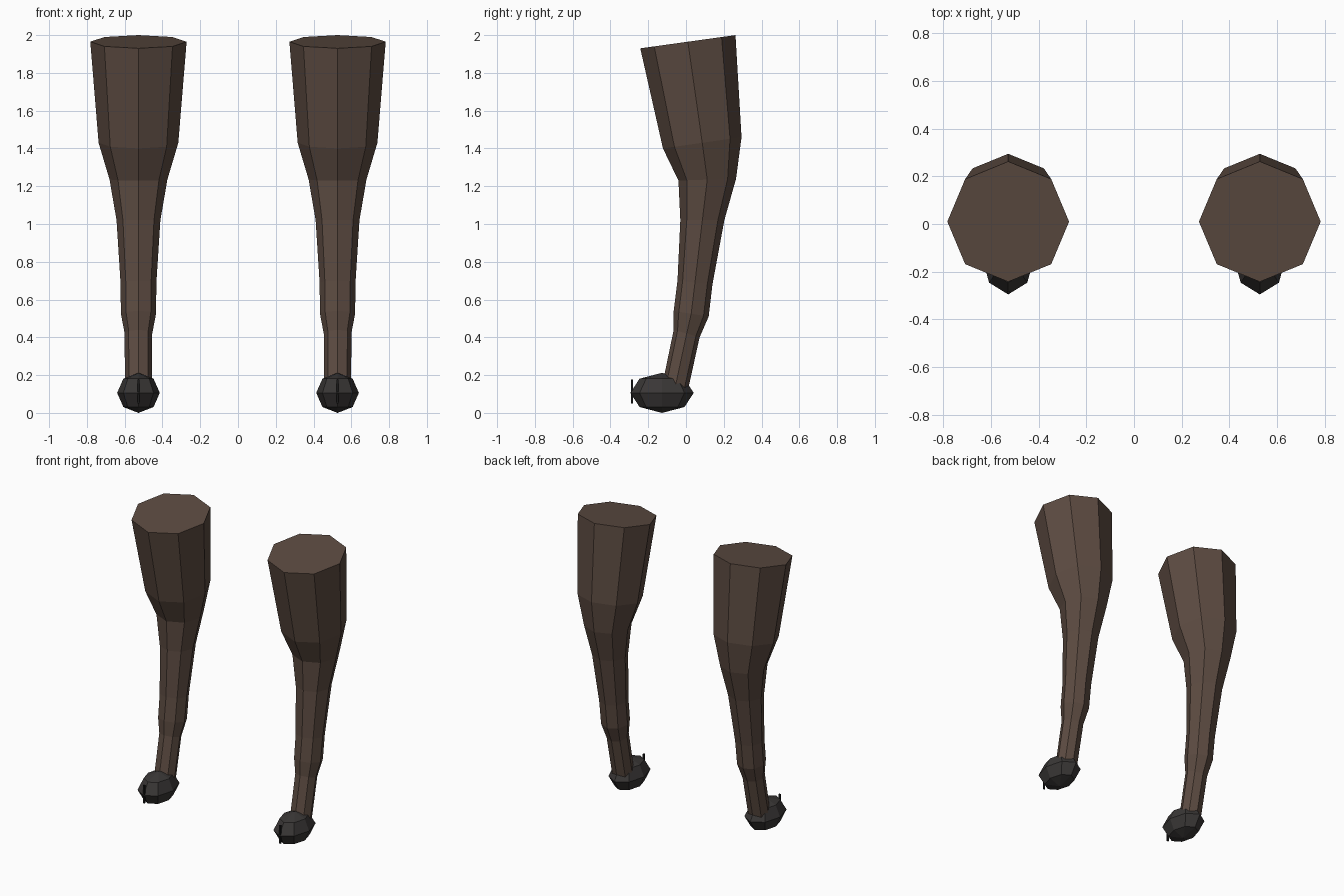
import bpy, bmesh, math
from mathutils import Matrix, Vector

if "Cube" in bpy.data.objects:
    bpy.data.objects.remove(bpy.data.objects["Cube"])


def material(name, rgb):
    m = bpy.data.materials.new(name)
    m.diffuse_color = (*rgb, 1)
    m.use_nodes = True
    m.node_tree.nodes["Principled BSDF"].inputs["Base Color"].default_value = m.diffuse_color
    return m


BROWN = material("brown coat", (0.107, 0.070, 0.053))
HOOF = material("dark hoof", (0.042, 0.038, 0.037))
SLIT = material("black slit", (0.010, 0.010, 0.010))

# Leg rings: front y, front z, back y, back z, half width
RINGS = [
    (-0.125, 0.15, 0.010, 0.12, 0.072),
    (-0.065, 0.44, 0.072, 0.40, 0.073),
    (-0.065, 0.54, 0.120, 0.51, 0.093),
    (-0.045, 0.70, 0.140, 0.68, 0.095),
    (-0.030, 1.02, 0.203, 1.02, 0.116),
    (-0.040, 1.23, 0.265, 1.24, 0.153),
    (-0.122, 1.40, 0.294, 1.46, 0.211),
    (-0.242, 1.93, 0.262, 2.00, 0.255),
]
SIDES = 8


def finish(bm, name, mat):
    bmesh.ops.recalc_face_normals(bm, faces=bm.faces)
    mesh = bpy.data.meshes.new(name)
    bm.to_mesh(mesh)
    bm.free()
    mesh.materials.append(mat)
    bpy.context.collection.objects.link(bpy.data.objects.new(name, mesh))


def leg(name, x):
    # Octagonal tilted rings joined into a capped tube
    bm = bmesh.new()
    loops = []
    for fy, fz, by, bz, rx in RINGS:
        front, back = Vector((x, fy, fz)), Vector((x, by, bz))
        mid, half = (front + back) / 2, (back - front) / 2
        angles = [i * math.tau / SIDES for i in range(SIDES)]
        loops.append([bm.verts.new(mid + half * math.sin(a) + Vector((rx * math.cos(a), 0, 0)))
                      for a in angles])
    for low, high in zip(loops, loops[1:]):
        for i in range(SIDES):
            j = (i + 1) % SIDES
            bm.faces.new((low[i], low[j], high[j], high[i]))
    bm.faces.new(loops[0])
    bm.faces.new(loops[-1])
    finish(bm, name, BROWN)


def hoof(name, x):
    # Faceted, stretched ball
    bm = bmesh.new()
    bmesh.ops.create_uvsphere(bm, u_segments=8, v_segments=4, radius=1)
    bmesh.ops.transform(bm, verts=bm.verts, matrix=Matrix.Translation((x, -0.127, 0.106))
                        @ Matrix.Diagonal((0.113, 0.168, 0.106, 1)))
    finish(bm, name, HOOF)


def slit(name, x):
    # Thin upright strip on the toe
    bm = bmesh.new()
    bmesh.ops.create_cube(bm, size=1, matrix=Matrix.Translation((x, -0.286, 0.113))
                          @ Matrix.Diagonal((0.012, 0.009, 0.127, 1)))
    finish(bm, name, SLIT)


for side, x in (("left", 0.527), ("right", -0.527)):
    leg(side + "_leg", x)
    hoof(side + "_hoof", x)
    slit(side + "_hoof_slit", x)
